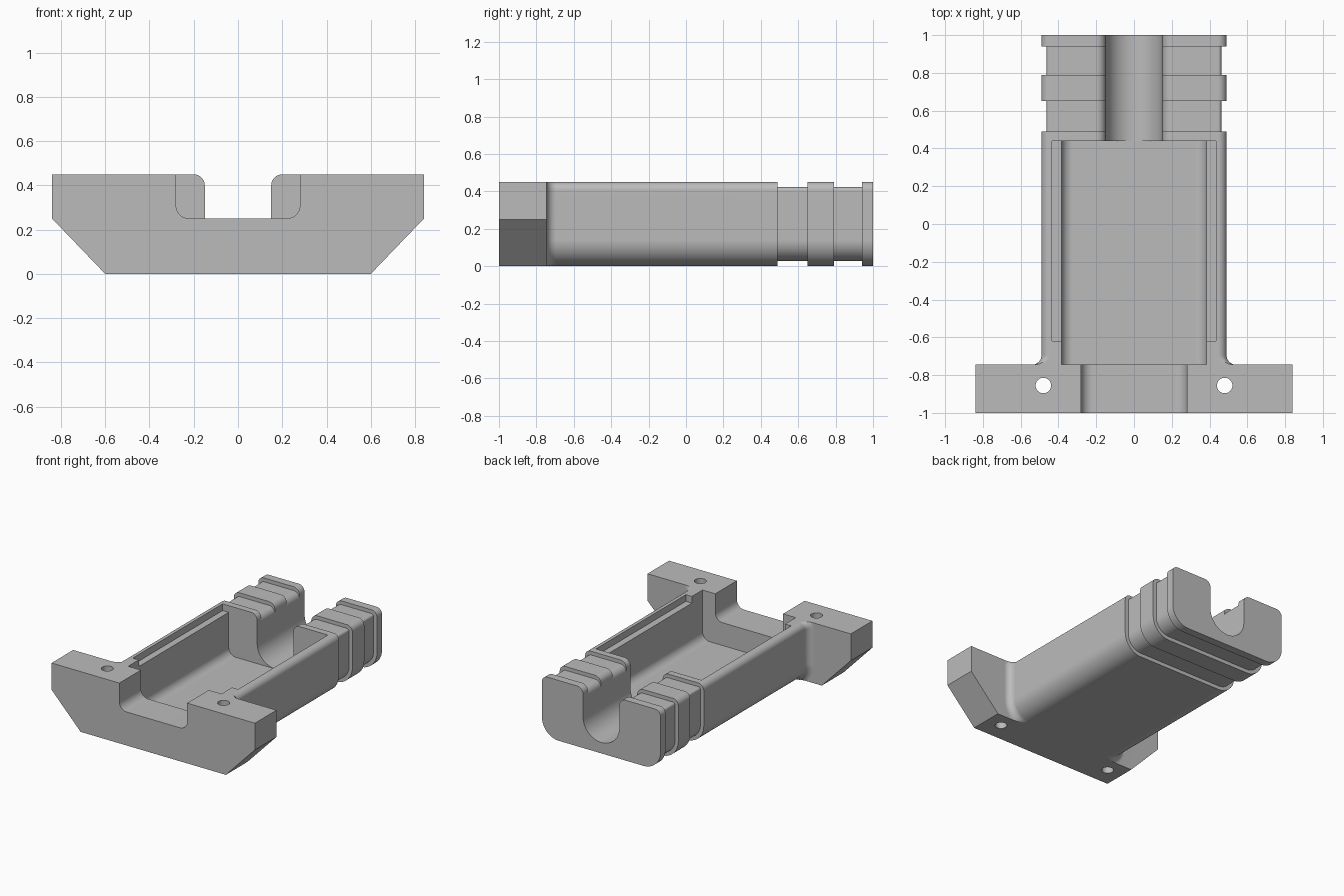
import bpy, bmesh
from math import sin, cos, radians

cube = bpy.data.objects.get("Cube")
if cube:
    bpy.data.objects.remove(cube, do_unlink=True)

TOP = 0.45        # height of the part
BACK_Y = -0.745   # rear plane of the mounting flange
SEG = 10


def arc(cx, cz, r, start, end):
    steps = [radians(start + (end - start) * i / SEG) for i in range(SEG + 1)]
    return [(cx + r * cos(a), cz + r * sin(a)) for a in steps]


def mirrored(half):
    """Close a right-hand half outline by mirroring it across x = 0."""
    return half + [(-x, z) for x, z in reversed(half)]


def loft(name, rings):
    """Skin a solid through (y, outline) rings."""
    bm = bmesh.new()
    loops = [[bm.verts.new((x, y, z)) for x, z in pts] for y, pts in rings]
    for a, b in zip(loops, loops[1:]):
        for i in range(len(a)):
            j = (i + 1) % len(a)
            bm.faces.new((a[i], a[j], b[j], b[i]))
    bm.faces.new(loops[0])
    bm.faces.new(loops[-1])
    bmesh.ops.recalc_face_normals(bm, faces=bm.faces)
    mesh = bpy.data.meshes.new(name)
    bm.to_mesh(mesh)
    bm.free()
    obj = bpy.data.objects.new(name, mesh)
    bpy.context.collection.objects.link(obj)
    return obj


def body_outline(o):
    """Rounded body section, grown by o and kept within the part height."""
    w, rb, rt = 0.49 + o, 0.14 + o, 0.045 + o
    half = arc(w - rb, rb - o, rb, -90, 0) + arc(w - rt, TOP + o - rt, rt, 0, 90)
    return mirrored([(x, min(max(z, 0), TOP)) for x, z in half])


def trough(w, floor, r):
    """Open-topped channel section with rounded bottom corners."""
    return mirrored(arc(w - r, floor + r, r, -90, 0) + [(w, 0.6)])


def slot_outline(top):
    """U channel whose upper lips are rounded over."""
    lip = arc(0.2, top - 0.05, 0.05, 180, 90)
    return mirrored(arc(0, 0.231, 0.15, -89, 0) + lip + [(0.2, 0.6)])


def box(name, x, y0, y1, z0, z1):
    return loft(name, [(y, [(-x, z0), (x, z0), (x, z1), (-x, z1)]) for y in (y0, y1)])


def combine(target, tool, operation):
    mod = target.modifiers.new(operation, 'BOOLEAN')
    mod.operation = operation
    mod.solver = 'EXACT'
    mod.object = tool
    bpy.context.view_layer.objects.active = target
    bpy.ops.object.modifier_apply(modifier=mod.name)
    bpy.data.objects.remove(tool, do_unlink=True)


# Ribbed body with a fillet flaring into the flange
R = 0.05
fillet = [(BACK_Y + R - R * sin(radians(t)), R - R * cos(radians(t)))
          for t in range(90, -1, -10)]
GROOVES = [(0.49, 0.65), (0.79, 0.94)]
D = 0.028
rings = [(-0.8, R)] + fillet
for g0, g1 in GROOVES:
    rings += [(g0, 0), (g0, -D), (g1, -D), (g1, 0)]
rings.append((1, 0))
tray = loft("tray_body", [(y, body_outline(o)) for y, o in rings])

# Front mounting flange with chamfered lower corners
flange = mirrored([(0.6, 0), (0.84, 0.25), (0.84, TOP)])
combine(tray, loft("flange", [(y, flange) for y in (-1, BACK_Y)]), 'UNION')

# Main cavity, its shallow side ledges and the front opening
cavity = trough(0.385, 0.08, 0.06)
combine(tray, loft("cavity", [(y, cavity) for y in (BACK_Y, 0.44)]), 'DIFFERENCE')
combine(tray, box("ledge", 0.435, -0.62, 0.44, 0.4, 0.6), 'DIFFERENCE')
notch = trough(0.28, 0.25, 0.06)
combine(tray, loft("notch", [(y, notch) for y in (-1.1, -0.7)]), 'DIFFERENCE')

# Rear channel, following the lower tops of the grooves
steps = [(0.43, TOP)]
for g0, g1 in GROOVES:
    steps += [(g0, TOP), (g0, TOP - D), (g1, TOP - D), (g1, TOP)]
steps.append((1.1, TOP))
combine(tray, loft("channel", [(y, slot_outline(t)) for y, t in steps]), 'DIFFERENCE')

# Screw holes through the flange
for side in (-1, 1):
    bpy.ops.mesh.primitive_cylinder_add(vertices=32, radius=0.041, depth=1,
                                        location=(side * 0.48, -0.855, 0.2))
    combine(tray, bpy.context.active_object, 'DIFFERENCE')

# Single grey finish
grey = bpy.data.materials.new("plain_grey")
grey.use_nodes = True
color = (0.5, 0.5, 0.5, 1)
grey.diffuse_color = color
grey.node_tree.nodes["Principled BSDF"].inputs["Base Color"].default_value = color
tray.data.materials.clear()
tray.data.materials.append(grey)
for face in tray.data.polygons:
    face.material_index = 0

# Smooth rounds with crisp edges
bpy.ops.object.select_all(action='DESELECT')
tray.select_set(True)
bpy.context.view_layer.objects.active = tray
bpy.ops.object.shade_smooth_by_angle(angle=radians(30))
weighted = tray.modifiers.new("weighted_normals", 'WEIGHTED_NORMAL')
weighted.keep_sharp = True
